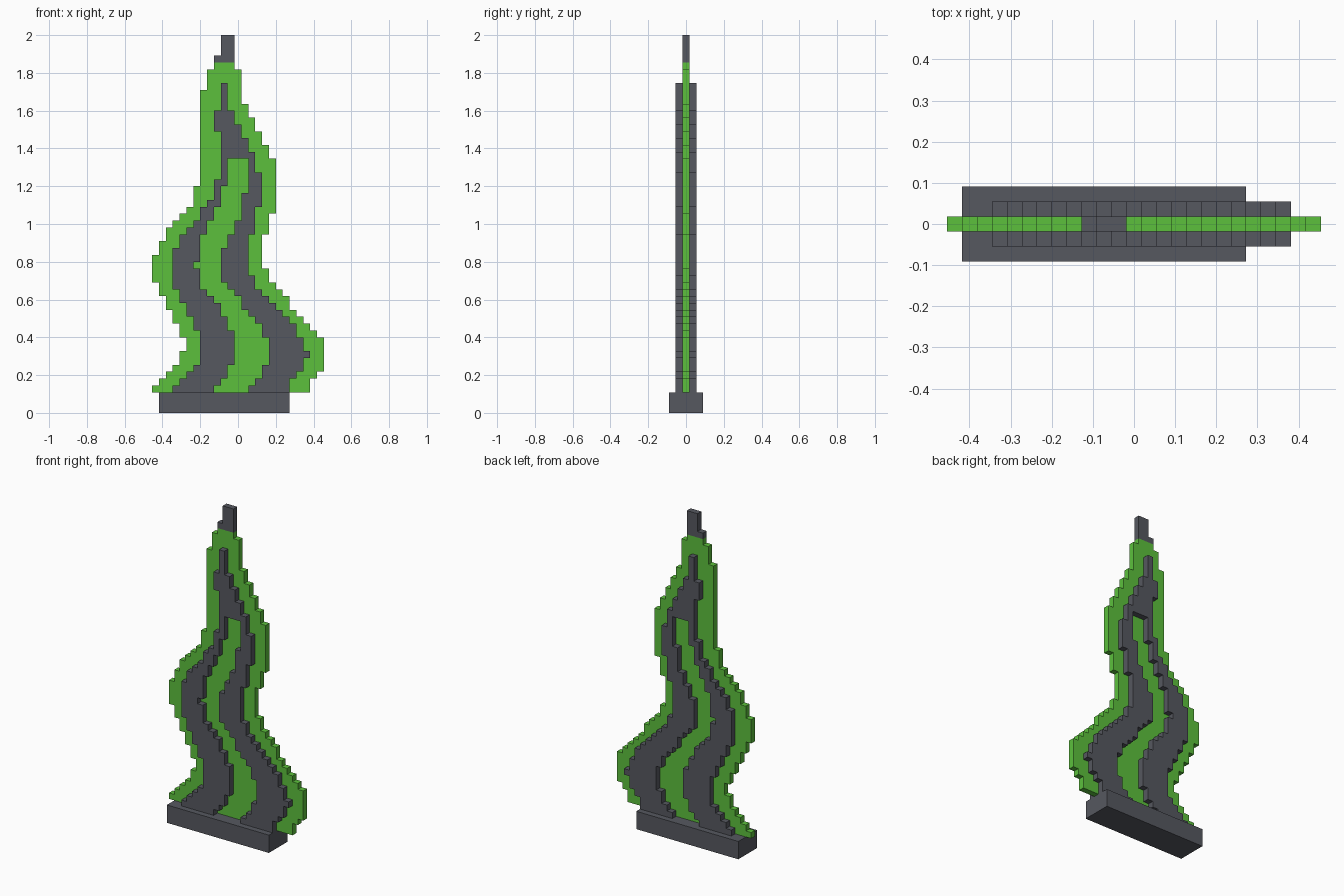
import bpy
import bmesh

cube = bpy.data.objects.get("Cube")
if cube:
    bpy.data.objects.remove(cube, do_unlink=True)

UNIT = 2 / 55          # one stud-sized step
CENTRE = 12.5          # middle column of the sculpture


def make_material(name, colour):
    mat = bpy.data.materials.new(name)
    mat.use_nodes = True
    mat.diffuse_color = (*colour, 1)
    mat.node_tree.nodes["Principled BSDF"].inputs["Base Color"].default_value = (*colour, 1)
    return mat


green = make_material("bright green", (0.107, 0.53, 0.046))
grey = make_material("dark grey", (0.093, 0.098, 0.117))


def climb(steps, start):
    """Turn (column, top row) steps into a staircase path going up."""
    path = []
    for column, top in steps:
        path += [(column, start), (column, top)]
        start = top
    return path


def slab(name, outline, depth, material):
    """Extrude a closed outline in grid steps, centred on y = 0."""
    bm = bmesh.new()
    half = depth * UNIT / 2
    verts = [bm.verts.new(((c - CENTRE) * UNIT, -half, r * UNIT)) for c, r in outline]
    front = bm.faces.new(verts)
    result = bmesh.ops.extrude_face_region(bm, geom=[front], use_keep_orig=True)
    back = [v for v in result["geom"] if isinstance(v, bmesh.types.BMVert)]
    bmesh.ops.translate(bm, verts=back, vec=(0, 2 * half, 0))
    bmesh.ops.triangulate(bm, faces=[f for f in bm.faces if len(f.verts) > 4])
    bmesh.ops.recalc_face_normals(bm, faces=bm.faces)
    mesh = bpy.data.meshes.new(name)
    bm.to_mesh(mesh)
    bm.free()
    mesh.materials.append(material)
    obj = bpy.data.objects.new(name, mesh)
    bpy.context.collection.objects.link(obj)
    return obj


BASE_TOP = 3

# Thin wavy body, left and right silhouettes
body_left = [(0, 4), (1, 5), (2, 6), (3, 7), (4, 9), (5, 11), (4, 13), (3, 15),
             (2, 17), (1, 19), (0, 23), (1, 25), (2, 27), (3, 28), (4, 29),
             (5, 30), (6, 33), (7, 47), (8, 50), (9, 51)]
body_right = [(23, 5), (24, 6), (25, 11), (24, 12), (23, 13), (22, 14), (21, 15),
              (20, 17), (19, 18), (18, 19), (17, 21), (16, 26), (17, 29), (18, 37),
              (17, 39), (16, 41), (15, 43), (14, 45), (13, 50), (12, 51)]

# Thick wavy arch, outer silhouettes
arch_left = [(3, 4), (4, 5), (5, 6), (6, 7), (7, 12), (6, 14), (5, 16), (4, 18),
             (3, 24), (4, 26), (5, 27), (6, 28), (7, 30), (8, 31), (9, 34),
             (10, 41), (9, 44), (10, 48)]
arch_right = [(20, 5), (21, 6), (22, 8), (23, 9), (22, 11), (21, 13), (20, 14),
              (19, 15), (18, 16), (17, 17), (16, 18), (15, 20), (14, 26), (15, 30),
              (16, 35), (15, 38), (14, 40), (13, 42), (12, 44), (11, 48)]

# Opening between the legs of the arch
gap_left = [(9, 4), (10, 5), (11, 7), (12, 12), (11, 14), (10, 16), (9, 17), (8, 18),
            (7, 21), (6, 22), (7, 26), (8, 28), (9, 30), (10, 33), (11, 37)]
gap_right = [(14, 4), (15, 5), (16, 7), (17, 11), (16, 13), (15, 14), (14, 15),
             (13, 17), (12, 18), (11, 19), (10, 24), (11, 26), (12, 28), (13, 32),
             (14, 37)]


def between(left, right, start):
    return climb(left, start) + climb(right, start)[::-1]


slab("base", between([(1, BASE_TOP)], [(20, BASE_TOP)], 0), 5, grey)
slab("wavy_body", between(body_left, body_right, BASE_TOP), 1, green)
slab("raised_arch",
     between(arch_left, arch_right, BASE_TOP)
     + between(gap_left, gap_right, BASE_TOP)[::-1], 3, grey)
slab("tip", between([(9, 52), (10, 55)], [(12, 55)], 51), 1, grey)
